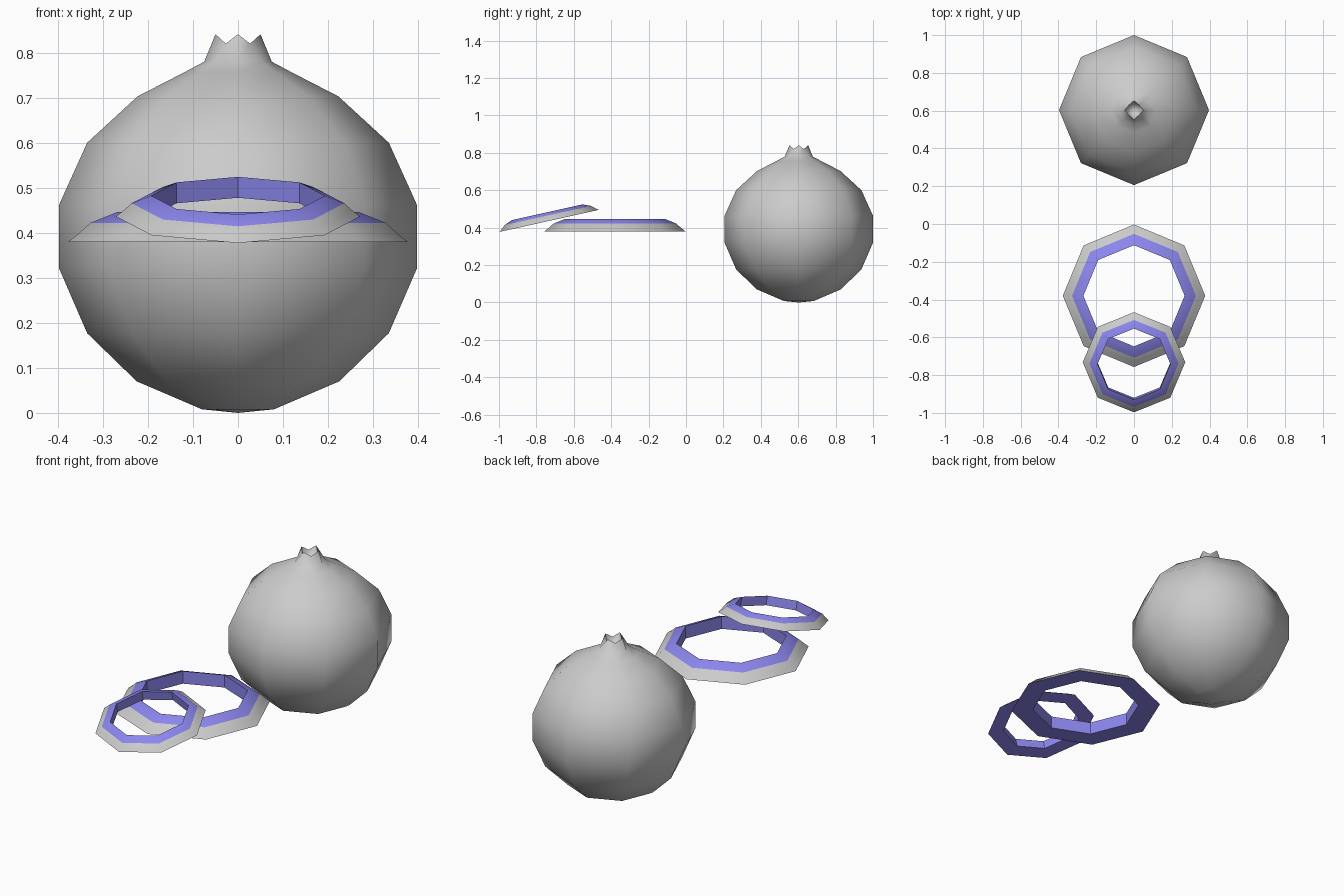
import bpy, bmesh
from math import sin, cos, pi, radians

if "Cube" in bpy.data.objects:
    bpy.data.objects.remove(bpy.data.objects["Cube"])

SEG = 8
flesh = bpy.data.materials.new("flesh")
flesh.diffuse_color = (0.26, 0.24, 0.85, 1)
flesh.use_nodes = True
flesh.node_tree.nodes["Principled BSDF"].inputs["Base Color"].default_value = flesh.diffuse_color
skin = bpy.data.materials.new("skin")
skin.diffuse_color = (0.8, 0.8, 0.8, 1)
skin.use_nodes = True
skin.node_tree.nodes["Principled BSDF"].inputs["Base Color"].default_value = skin.diffuse_color


def loop(bm, r, z, r2=None, z2=None):
    """Octagonal loop; r2/z2 replace radius/height on the odd corners."""
    out = []
    for i in range(SEG):
        a = 2 * pi * i / SEG
        rr, zz = (r, z) if i % 2 == 0 or r2 is None else (r2, z2)
        out.append(bm.verts.new((rr * cos(a), rr * sin(a), zz)))
    return out


def bridge(bm, a, b, mat=0):
    for i in range(SEG):
        j = (i + 1) % SEG
        bm.faces.new((a[i], a[j], b[j], b[i])).material_index = mat


def cap(bm, ring, z):
    c = bm.verts.new((0, 0, z))
    for i in range(SEG):
        bm.faces.new((ring[i], ring[(i + 1) % SEG], c))


def finish(bm, name, angle):
    bmesh.ops.recalc_face_normals(bm, faces=bm.faces)
    me = bpy.data.meshes.new(name)
    bm.to_mesh(me)
    bm.free()
    ob = bpy.data.objects.new(name, me)
    bpy.context.collection.objects.link(ob)
    for p in me.polygons:
        p.use_smooth = True
    me.set_sharp_from_angle(angle=radians(angle))
    return ob


# whole onion: lathed octagonal body with a four-pointed open tip
bm = bmesh.new()
profile = [(0.08, 0.008), (0.225, 0.07), (0.335, 0.177), (0.397, 0.32),
           (0.397, 0.463), (0.335, 0.60), (0.223, 0.703), (0.12, 0.756),
           (0.075, 0.78)]
rings = [loop(bm, r, z) for r, z in profile]
rings.append(loop(bm, 0.05, 0.841, 0.038, 0.82))
rings.append(loop(bm, 0.03, 0.795))
for a, b in zip(rings, rings[1:]):
    bridge(bm, a, b)
cap(bm, rings[0], 0.0)
cap(bm, rings[-1], 0.785)
onion = finish(bm, "whole_onion", 80)
onion.location = (0, 0.603, 0)


# cut slices: skin on the sloping outside, flesh on the cut faces
def slice_ring(name, location, scale, tilt):
    bm = bmesh.new()
    section = [(0.377, 0), (0.352, 0.02), (0.328, 0.042), (0.268, 0.066), (0.268, 0)]
    mats = [0, 0, 1, 1, 1]
    rs = [loop(bm, r, z) for r, z in section]
    for k, m in enumerate(mats):
        bridge(bm, rs[k], rs[(k + 1) % len(rs)], m)
    ob = finish(bm, name, 35)
    ob.data.materials.append(skin)
    ob.data.materials.append(flesh)
    ob.location = location
    ob.scale = (scale,) * 3
    ob.rotation_euler.x = radians(tilt)


slice_ring("large_slice", (0, -0.38, 0.38), 1.0, 0)
slice_ring("small_slice", (0, -0.732, 0.436), 0.72, 12.5)
